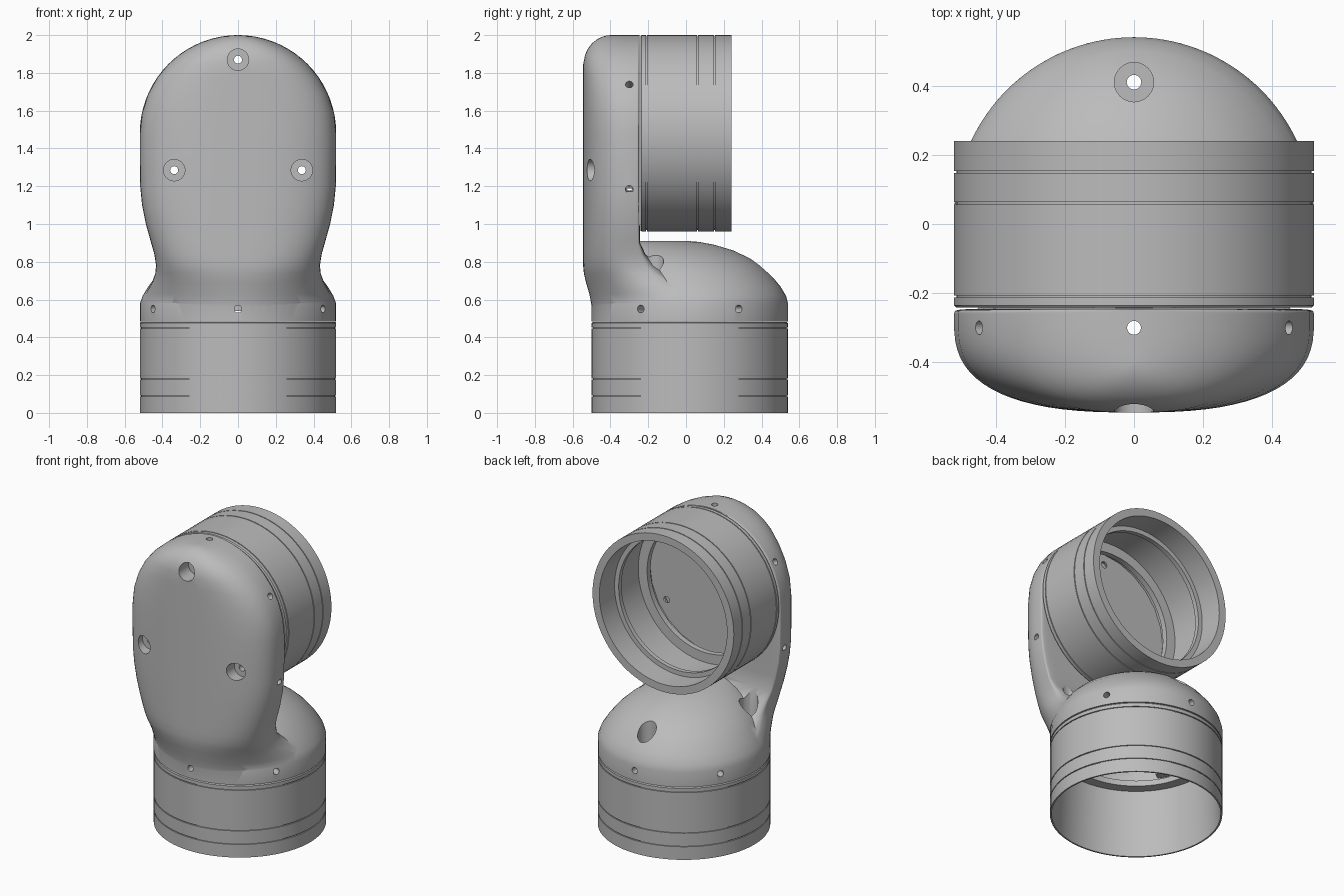
import bpy, bmesh
from math import sin, cos, pi, radians, sqrt
from mathutils import Matrix, Vector

cube = bpy.data.objects.get("Cube")
if cube:
    bpy.data.objects.remove(cube)

grey = bpy.data.materials.new("plain_grey")
grey.use_nodes = True
grey.diffuse_color = (0.5, 0.5, 0.5, 1)
grey.node_tree.nodes["Principled BSDF"].inputs["Base Color"].default_value = (0.5, 0.5, 0.5, 1)

R, SEG, WALL = 0.52, 72, 0.035
LOW = Vector((0, 0.02, 0))            # axis of the lower tube
UP = Vector((0, 0.24, 1.48))          # open end of the upper tube
TO_FRONT = Matrix.Translation(UP) @ Matrix.Rotation(radians(90), 4, 'X')
TO_TOP = Matrix.Translation(LOW)


def make(name, bm):
    bmesh.ops.recalc_face_normals(bm, faces=bm.faces)
    mesh = bpy.data.meshes.new(name)
    bm.to_mesh(mesh)
    bm.free()
    mesh.materials.append(grey)
    ob = bpy.data.objects.new(name, mesh)
    bpy.context.collection.objects.link(ob)
    return ob


def smooth(ob):
    bpy.ops.object.select_all(action='DESELECT')
    ob.select_set(True)
    bpy.context.view_layer.objects.active = ob
    bpy.ops.object.shade_smooth_by_angle(angle=radians(32))


def skin(bm, rings, closed):
    n = len(rings[0])
    for a, b in zip(rings, rings[1:] + rings[:1] if closed else rings[1:]):
        for i in range(n):
            j = (i + 1) % n
            bm.faces.new((a[i], a[j], b[j], b[i]))


def lathe(name, profile, matrix):
    bm = bmesh.new()
    rings = [[bm.verts.new(matrix @ Vector((r * cos(2 * pi * i / SEG), r * sin(2 * pi * i / SEG), h)))
              for i in range(SEG)] for r, h in profile]
    skin(bm, rings, True)
    return make(name, bm)


def power(v, n):
    return abs(v) ** (2 / n) * (1 if v >= 0 else -1)


def loft(name, rows, inset=0.0):
    """Stack rounded sections: z, half width, front, widest y, back, front and back squareness."""
    bm = bmesh.new()
    rings = []
    for z, w, f, mid, b, nf, nb in rows:
        w, f, b, z = max(w - inset, 0.006), f + inset, b - inset, z - inset
        ring = []
        for i in range(SEG):
            a = 2 * pi * (i + 0.5) / SEG
            n, depth = (nb, b - mid) if sin(a) > 0 else (nf, mid - f)
            ring.append(bm.verts.new((w * power(cos(a), n), mid + depth * power(sin(a), n), z)))
        rings.append(ring)
    skin(bm, rings, False)
    bm.faces.new(rings[0])
    bm.faces.new(rings[-1])
    return make(name, bm)


def pins(name, items):
    """Solid cylinders: matrix, radius, start, end along local z."""
    bm = bmesh.new()
    for m, r, lo, hi in items:
        bmesh.ops.create_cone(bm, cap_ends=True, segments=24, radius1=r, radius2=r, depth=hi - lo,
                              matrix=m @ Matrix.Translation((0, 0, (lo + hi) / 2)))
    return make(name, bm)


def combine(ob, tool, op):
    mod = ob.modifiers.new("cut", 'BOOLEAN')
    mod.object, mod.operation, mod.solver = tool, op, 'EXACT'
    mod.use_self = True
    bpy.context.view_layer.update()
    mesh = bpy.data.meshes.new_from_object(ob.evaluated_get(bpy.context.evaluated_depsgraph_get()))
    ob.modifiers.clear()
    ob.data = mesh
    bpy.data.objects.remove(tool)


# Tubes: grooved outside, stepped inside
outer = [(R, 0)]
for h in (0.09, 0.18, 0.45):
    outer += [(R, h - 0.003), (R - 0.007, h - 0.003), (R - 0.007, h + 0.003), (R, h + 0.003)]
outer += [(R, 0.475), (R - 0.006, 0.482)]
ledge = [(0.43, 0.482), (0.43, 0.445), (0.495, 0.445)]
smooth(lathe("lower_tube", outer + ledge + [(0.505, 0.09), (0.51, 0)], TO_TOP))
smooth(lathe("upper_tube", outer + ledge + [(0.495, 0.19), (0.44, 0.19), (0.44, 0.16),
                                            (0.47, 0.16), (0.47, 0)], TO_FRONT))

# Elbow housing: low dome joined to an upright rounded slab
dome = [(z, w, f, m, b, 2, 2) for z, w, f, m, b in (
    (0.484, 0.52, -0.50, 0.02, 0.54), (0.58, 0.52, -0.50, 0.02, 0.54),
    (0.62, 0.505, -0.49, 0.02, 0.53), (0.67, 0.475, -0.46, 0.01, 0.50),
    (0.73, 0.43, -0.43, 0.0, 0.45), (0.78, 0.38, -0.42, -0.02, 0.395),
    (0.82, 0.325, -0.40, -0.04, 0.335), (0.86, 0.255, -0.38, -0.06, 0.25),
    (0.89, 0.175, -0.36, -0.09, 0.15), (0.905, 0.11, -0.34, -0.12, 0.07), (0.911, 0.05, -0.3, -0.13, 0.0))]
slab = [(0.50, 0.51, -0.49, 0.02, 0.1, 2, 2), (0.58, 0.515, -0.503, 0.02, 0.1, 2, 2),
        (0.63, 0.49, -0.512, -0.04, 0.07, 2.1, 2.2), (0.69, 0.455, -0.53, -0.14, 0.0, 2.2, 2.5),
        (0.74, 0.438, -0.541, -0.21, -0.08, 2.35, 3), (0.78, 0.434, -0.545, -0.25, -0.15, 2.5, 4),
        (0.84, 0.443, -0.545, -0.275, -0.215, 2.6, 8), (0.90, 0.46, -0.545, -0.285, -0.243, 2.6, 14)]
slab += [(z, w, -0.545, -0.285, -0.245, 2.6, 14)
         for z, w in ((1.0, 0.488), (1.1, 0.508), (1.2, 0.518), (1.34, R))]
for a in (0, 12, 24, 35, 45, 53, 60, 67, 74, 80, 85, 89):
    z = UP.z + R * sin(radians(a))
    t = min(max((z - 1.84) / 0.16, 0), 1)
    slab.append((z, R * cos(radians(a)), -0.545 + 0.15 * (1 - sqrt(1 - t * t)), -0.285, -0.245, 2.6, 14))

housing = loft("elbow_housing", dome)
combine(housing, loft("slab", slab), 'UNION')
hollow = loft("hollow", [(0.40,) + dome[0][1:]] + dome[1:], WALL)
combine(hollow, loft("slab_hollow", slab, WALL), 'UNION')

# Screw positions: three bosses on each face, small radial screws round each rim
bosses, drills = [], []
for k in range(3):
    a = radians(90 + 120 * k)
    spot = Matrix.Translation((0.39 * cos(a), 0.39 * sin(a), 0))
    for base, tip, seat, end in ((TO_TOP, 0.54, 0.62, 0.95), (TO_FRONT, 0.58, 0.68, 0.9)):
        bosses.append((base @ spot, 0.075, tip, end))
        drills += [(base @ spot, 0.057, seat, end), (base @ spot, 0.021, 0.5, seat + 0.02)]

tabs = bmesh.new()
for base, level, count in ((TO_TOP, 0.55, 6), (TO_FRONT, 0.54, 6)):
    for k in range(count):
        a = 90 + 60 * k
        if base is TO_FRONT and a == 270:
            continue
        turn = base @ Matrix.Translation((0, 0, level)) @ Matrix.Rotation(radians(a), 4, 'Z')
        bmesh.ops.create_cube(tabs, size=1, matrix=turn @ Matrix.Translation((0.48, 0, 0))
                              @ Matrix.Diagonal((0.09, 0.07, 0.06, 1)))
        drills.append((turn @ Matrix.Rotation(radians(90), 4, 'Y'), 0.02, 0.38, 0.6))

# Bosses and tabs stay solid where the hollow is cut away
combine(hollow, pins("bosses", bosses), 'DIFFERENCE')
combine(hollow, make("tabs", tabs), 'DIFFERENCE')
combine(housing, hollow, 'DIFFERENCE')
combine(housing, pins("mouth", [(TO_FRONT, 0.46, 0.44, 0.52)]), 'DIFFERENCE')
combine(housing, pins("drills", drills), 'DIFFERENCE')
smooth(housing)
